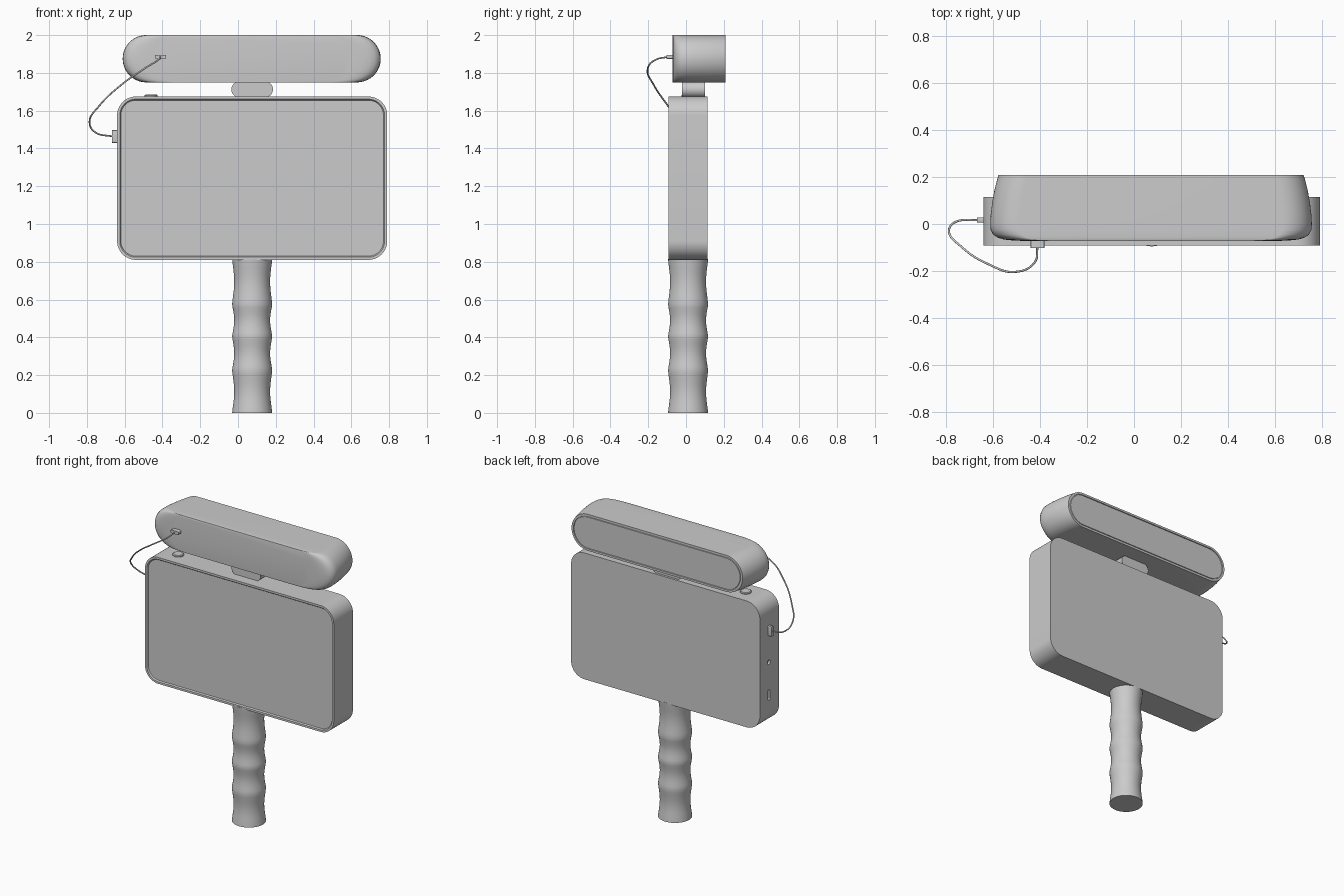
import bpy, bmesh, math
from mathutils import Vector

if "Cube" in bpy.data.objects:
    bpy.data.objects.remove(bpy.data.objects["Cube"])

CX, CY = 0.075, 0.011   # common centre line of the device


def finish(obj, angle=35):
    bpy.ops.object.select_all(action='DESELECT')
    obj.select_set(True)
    bpy.context.view_layer.objects.active = obj
    bpy.ops.object.shade_smooth_by_angle(angle=math.radians(angle))
    return obj


def rounded(w, h, r, n=14):
    """Rounded rectangle outline, centred on the origin."""
    pts = []
    for i, (sx, sy) in enumerate([(1, 1), (-1, 1), (-1, -1), (1, -1)]):
        for k in range(n + 1):
            a = math.pi / 2 * (i + k / n)
            pts.append((sx * (w / 2 - r) + r * math.cos(a),
                        sy * (h / 2 - r) + r * math.sin(a)))
    return pts


def loft(name, rings, place, smooth=True):
    """Skin equal-length outlines; place(u, v, depth) gives the 3D point."""
    bm = bmesh.new()
    loops = [[bm.verts.new(place(u, v, d)) for u, v in pts] for pts, d in rings]
    for a, b in zip(loops, loops[1:]):
        for i in range(len(a)):
            j = (i + 1) % len(a)
            bm.faces.new((a[i], a[j], b[j], b[i]))
    bm.faces.new(loops[0][::-1])
    bm.faces.new(loops[-1])
    bmesh.ops.remove_doubles(bm, verts=bm.verts, dist=1e-5)
    bmesh.ops.recalc_face_normals(bm, faces=bm.faces)
    me = bpy.data.meshes.new(name)
    bm.to_mesh(me)
    bm.free()
    obj = bpy.data.objects.new(name, me)
    bpy.context.collection.objects.link(obj)
    return finish(obj) if smooth else obj


def along_y(x, z):
    return lambda u, v, d: (x + u, d, z + v)


def along_x(y, z):
    return lambda u, v, d: (d, y + u, z + v)


def along_z(x, y):
    return lambda u, v, d: (x + u, y + v, d)


# Screen housing with a thin rim around the recessed display
W, H, R = 1.43, 0.865, 0.1


def inset(w, h, r, t):
    return rounded(w - 2 * t, h - 2 * t, r - t)


body = loft("screen_housing", [
    (rounded(W, H, R), 0.115), (rounded(W, H, R), -0.092),
    (inset(W, H, R, 0.014), -0.092), (inset(W, H, R, 0.020), -0.084)],
    along_y(CX, 1.2425))

# Side ports: two slots and a round socket
for name, z, h, w in [("port_cutter_upper", 1.463, 0.06, 0.022),
                      ("port_cutter_round", 1.245, 0.03, 0.03),
                      ("port_cutter_lower", 1.02, 0.07, 0.022)]:
    o = rounded(w, h, w / 2 - 0.0005, 6)
    cut = loft(name, [(o, -0.70), (o, -0.625)], along_x(0.017, z), False)
    cut.hide_render = True
    cut.hide_viewport = True
    mod = body.modifiers.new(name, 'BOOLEAN')
    mod.operation = 'DIFFERENCE'
    mod.solver = 'EXACT'
    mod.object = cut

# Power button on top
disc = rounded(0.07, 0.07, 0.0349, 8)
loft("power_button", [(disc, 1.67), (disc, 1.681),
                      (rounded(0.06, 0.06, 0.0299, 8), 1.685)],
     along_z(-0.46, CY))

# Grip with finger scallops between four ridges
ridges = [0.0, 0.225, 0.405, 0.575, 0.815]
rings = []
for a, b in zip(ridges, ridges[1:]):
    for k in range(0 if a == 0 else 1, 11):
        t = k / 10
        r = 0.106 - 0.011 * math.sin(math.pi * t) ** 1.3
        ring = [(r * math.cos(math.tau * i / 48), r * math.sin(math.tau * i / 48))
                for i in range(48)]
        rings.append((ring, a + (b - a) * t))
loft("grip", rings, along_z(CX, CY))

# Neck joining housing and sensor head
neck = rounded(0.22, 0.085, 0.0424)
loft("neck", [(neck, -0.02), (neck, 0.10)], along_y(CX, 1.7125))

# Sensor head: stadium that narrows to the back, rounded at the front ends
HX, HZ = 0.0725, 1.875


def stadium(half):
    return rounded(2 * half, 0.25, 0.1249, 16)


head = [(0.535, -0.072), (0.585, -0.070), (0.625, -0.066), (0.652, -0.058),
        (0.671, -0.045), (0.681, -0.025), (0.683, 0.0), (0.681, 0.04),
        (0.675, 0.09), (0.666, 0.14), (0.655, 0.185), (0.648, 0.209)]
hrings = [(stadium(a), y) for a, y in head]
hrings += [(rounded(2 * (0.648 - t), 0.25 - 2 * t, 0.1249 - t, 16), y)
           for t, y in [(0.014, 0.209), (0.015, 0.203), (0.019, 0.203), (0.020, 0.208)]]
loft("sensor_head", hrings, along_y(HX, HZ))

# Cable plugs
p = rounded(0.058, 0.022, 0.005, 4)
loft("head_plug", [(p, -0.102), (p, -0.066)], along_y(-0.41, 1.885))
p = rounded(0.022, 0.068, 0.005, 4)
loft("housing_plug", [(p, -0.667), (p, -0.63)], along_x(0.017, 1.463))

# Cable looping from head to housing
path = [(-.41, -.095, 1.885), (-.42, -.16, 1.87), (-.50, -.203, 1.82),
        (-.62, -.17, 1.735), (-.735, -.095, 1.625), (-.786, -.03, 1.54),
        (-.755, .01, 1.485), (-.66, .017, 1.463)]
cu = bpy.data.curves.new("cable", 'CURVE')
cu.dimensions = '3D'
cu.bevel_depth = 0.0045
cu.bevel_resolution = 3
cu.use_fill_caps = True
sp = cu.splines.new('BEZIER')
sp.bezier_points.add(len(path) - 1)
for bp, co in zip(sp.bezier_points, path):
    bp.co = Vector(co)
    bp.handle_left_type = bp.handle_right_type = 'AUTO'
bpy.context.collection.objects.link(bpy.data.objects.new("cable", cu))
